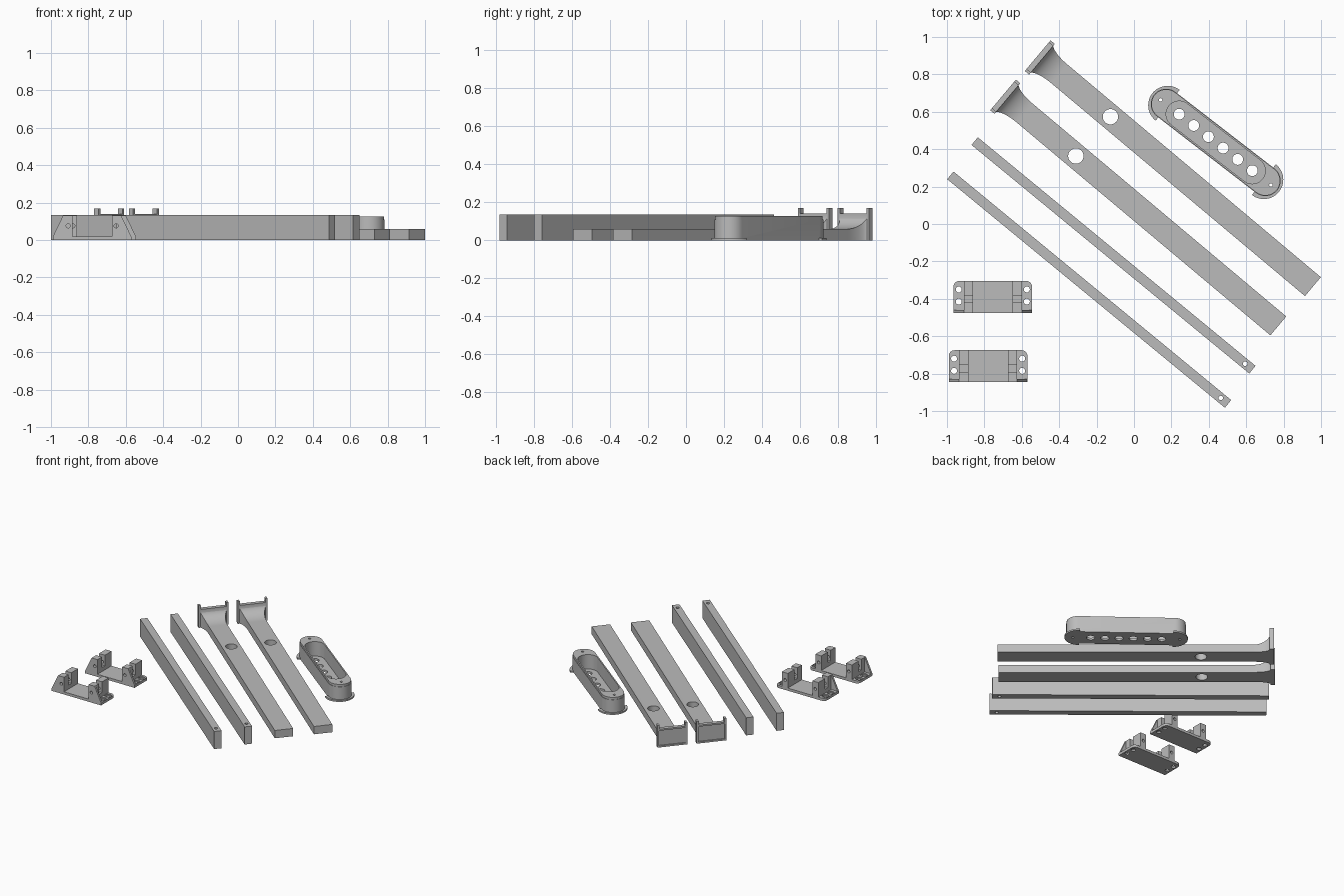
import bpy, bmesh
from math import radians, sin, cos, pi, sqrt

cube = bpy.data.objects.get("Cube")
if cube:
    bpy.data.objects.remove(cube, do_unlink=True)

grey = bpy.data.materials.new("plain grey")
grey.use_nodes = True
COLOUR = (0.5, 0.5, 0.5, 1)
grey.diffuse_color = COLOUR
grey.node_tree.nodes["Principled BSDF"].inputs["Base Color"].default_value = COLOUR


def to_object(name, bm):
    bmesh.ops.recalc_face_normals(bm, faces=bm.faces)
    mesh = bpy.data.meshes.new(name)
    bm.to_mesh(mesh)
    bm.free()
    mesh.materials.append(grey)
    obj = bpy.data.objects.new(name, mesh)
    bpy.context.collection.objects.link(obj)
    return obj


def loft(name, rings):
    """Skin a list of equal-length closed rings and cap both ends."""
    bm = bmesh.new()
    loops = [[bm.verts.new(p) for p in ring] for ring in rings]
    for a, b in zip(loops, loops[1:]):
        for i in range(len(a)):
            j = (i + 1) % len(a)
            bm.faces.new((a[i], a[j], b[j], b[i]))
    bm.faces.new(loops[0])
    bm.faces.new(loops[-1])
    return to_object(name, bm)


def prism(name, outline, z0, z1):
    return loft(name, [[(x, y, z) for x, y in outline] for z in (z0, z1)])


def box(name, x0, x1, y0, y1, z0, z1):
    return prism(name, [(x0, y0), (x1, y0), (x1, y1), (x0, y1)], z0, z1)


def arc(cx, cy, r, start, end, steps=24):
    angles = [radians(start + (end - start) * i / steps) for i in range(steps + 1)]
    return [(cx + r * cos(a), cy + r * sin(a)) for a in angles]


def disc(x, y, r, z0, z1):
    return prism("cutter", arc(x, y, r, 0, 360, 32)[:-1], z0, z1)


def stadium(half, r):
    return arc(half, 0, r, -90, 90) + arc(-half, 0, r, 90, 270)


def combine(obj, operation, others):
    """Apply booleans and delete the pieces that were used."""
    for other in others:
        mod = obj.modifiers.new("bool", "BOOLEAN")
        mod.operation, mod.object, mod.solver = operation, other, "EXACT"
    bpy.context.view_layer.update()
    graph = bpy.context.evaluated_depsgraph_get()
    mesh = bpy.data.meshes.new_from_object(obj.evaluated_get(graph))
    obj.modifiers.clear()
    obj.data = mesh
    for other in others:
        bpy.data.objects.remove(other, do_unlink=True)
    return obj


def place(obj, x, y, angle=0):
    obj.location = (x, y, 0)
    obj.rotation_euler.z = radians(angle)
    obj.data.shade_smooth()
    obj.data.set_sharp_from_angle(angle=radians(30))


# Thin rails with a pin hole near the front end
def rail(name, x, y):
    length = 1.923
    obj = box(name, 0, length, -0.0265, 0.0265, 0, 0.135)
    combine(obj, "DIFFERENCE", [disc(length - 0.05, 0, 0.012, -0.1, 0.3)])
    place(obj, x, y, -39.45)


rail("outer_rail", -0.982, 0.26)
rail("inner_rail", -0.852, 0.443)


# Wide arms flaring into a recessed end plate with two raised tabs
def arm(name, x, y):
    def section(s, half, top):
        return [(s, -half, 0), (s, half, 0), (s, half, top), (s, -half, top)]
    rings = []
    for i in range(17):
        t = 1 - cos(i / 16 * pi / 2)
        rise = 1 - sqrt(max(0, 1 - (1 - t) ** 2))
        rings.append(section(0.025 + 0.125 * t, 0.066 + 0.038 * rise, 0.06 + 0.075 * rise))
    rings.append(section(1.921, 0.066, 0.06))
    obj = loft(name, rings)
    parts = [box("plate", 0, 0.03, -0.107, 0.107, 0, 0.14)]
    parts += [box("tab", 0, 0.03, min(a, b), max(a, b), 0.1, 0.17)
              for a, b in ((-0.107, -0.092), (0.107, 0.092))]
    combine(obj, "UNION", parts)
    combine(obj, "DIFFERENCE", [box("recess", -0.1, 0.01, -0.095, 0.095, 0.012, 0.128),
                                disc(0.508, 0, 0.041, -0.1, 0.3)])
    place(obj, x, y, -40)


arm("left_arm", -0.515, 0.9)
arm("right_arm", -0.7, 0.69)


# Long oval tray with drained floor, end bosses and foot flanges
tray = prism("oval_tray", stadium(0.335, 0.082), 0, 0.11)
feet = [prism("foot", arc(side * 0.325, 0, 0.104, a, a + 180), 0, 0.012)
        for side, a in ((1, -90), (-1, 90))]
combine(tray, "UNION", feet + [prism("lip", stadium(0.335, 0.079), 0.1, 0.127)])
holes = [disc(-0.247 + 0.0988 * i, 0, 0.029, -0.1, 0.1) for i in range(6)]
holes += [disc(side * 0.372, 0, 0.009, -0.1, 0.3) for side in (-1, 1)]
combine(tray, "DIFFERENCE", [prism("cavity", stadium(0.247, 0.07), 0.016, 0.3)])
combine(tray, "DIFFERENCE", holes)
place(tray, 0.437, 0.436, -37.7)


# Mounting brackets: base, slotted posts, sloped front gusset
def bracket(name, x, y):
    corner = 0.03
    outline = [(-0.21, -0.085), (0.21, -0.085)]
    outline += arc(0.21 - corner, 0.085 - corner, corner, 0, 90, 8)
    outline += arc(-0.21 + corner, 0.085 - corner, corner, 90, 180, 8)
    obj = prism(name, outline, 0, 0.02)
    adds, cuts = [], []
    for side in (-1, 1):
        def span(a, b):
            return sorted((side * a, side * b))
        adds.append(box("post", *span(0.105, 0.155), -0.085, 0.085, 0.005, 0.132))
        slope = [(0.15, 0.005), (0.21, 0.005), (0.21, 0.018), (0.155, 0.132), (0.15, 0.132)]
        adds.append(loft("gusset", [[(side * px, py, pz) for px, pz in slope]
                                    for py in (-0.085, -0.07)]))
        cuts.append(box("slot", *span(0.09, 0.17), -0.03, 0.005, 0.05, 0.3))
        for hy in (-0.025, 0.04):
            cuts.append(disc(side * 0.182, hy, 0.016, -0.1, 0.1))
            cuts.append(disc(side * 0.182, hy, 0.025, 0.012, 0.05))
        cuts.append(loft("pin", [[(px, py, pz) for px, pz in arc(side * 0.128, 0.076, 0.011, 0, 360)[:-1]]
                                 for py in (-0.2, 0.2)]))
    combine(obj, "UNION", adds)
    combine(obj, "DIFFERENCE", cuts)
    place(obj, x, y)


bracket("back_bracket", -0.755, -0.39)
bracket("front_bracket", -0.78, -0.76)
